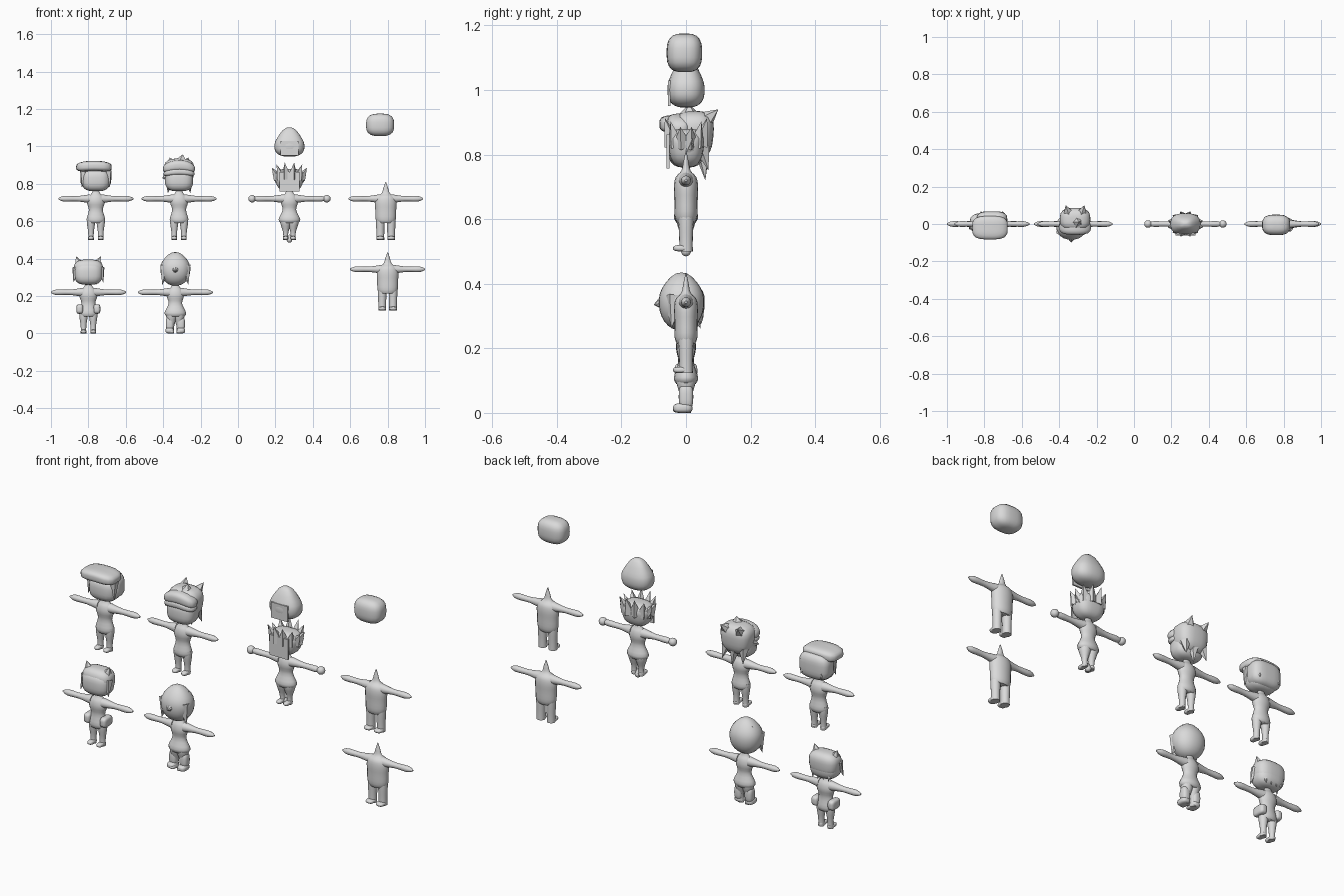
import bpy, bmesh, math
from mathutils import Vector

if "Cube" in bpy.data.objects:
    bpy.data.objects.remove(bpy.data.objects["Cube"])

GREY = (0.7, 0.7, 0.7, 1)
clay = bpy.data.materials.new("plain_grey")
clay.use_nodes = True
clay.diffuse_color = GREY
clay.node_tree.nodes["Principled BSDF"].inputs["Base Color"].default_value = GREY

SIDES = (("left", 1), ("right", -1))
ARM_HEIGHT = .22
figure = Vector()  # where the figure being built stands


def finish(name, bm, sharp_angle):
    """Turn a bmesh into a named part of the current figure."""
    bmesh.ops.recalc_face_normals(bm, faces=bm.faces)
    mesh = bpy.data.meshes.new(name)
    bm.to_mesh(mesh)
    bm.free()
    mesh.materials.append(clay)
    part = bpy.data.objects.new(name, mesh)
    bpy.context.collection.objects.link(part)
    part.location = figure
    bpy.ops.object.select_all(action="DESELECT")
    part.select_set(True)
    bpy.context.view_layer.objects.active = part
    bpy.ops.object.shade_smooth_by_angle(angle=math.radians(sharp_angle))


def blob(name, centre, size, power=3, taper=0, tip=0, droop=0):
    """Rounded block; taper widens the top, tip points it, droop bends the ends down."""
    bm = bmesh.new()
    bmesh.ops.create_uvsphere(bm, u_segments=24, v_segments=14, radius=1)
    for vert in bm.verts:
        point = vert.co / sum(abs(c) ** power for c in vert.co) ** (1 / power)
        widen = 1 + taper * point.z
        point.x *= widen
        point.y *= widen
        point.z += tip * max(point.z, 0) ** 6 - droop * point.x ** 2
        vert.co = Vector(centre) + point * Vector(size) / 2
    finish(name, bm, 60)


def smooth_between(previous, start, end, following, t):
    """Catmull-Rom blend from start to end."""
    tangent_in = (end - previous) / 2
    tangent_out = (following - start) / 2
    ease = t * t * (3 - 2 * t)
    return (start + (end - start) * ease + tangent_in * t * (1 - t) ** 2
            - tangent_out * t * t * (1 - t))


def loft(name, sections, offset, flatten=1, axis="z", steps=3):
    """Round sections (position, radius) joined smoothly along an axis."""
    points = [Vector(section) for section in sections]
    padded = [points[0]] + points + [points[-1]]
    curve = [smooth_between(*padded[i:i + 4], step / steps)
             for i in range(len(points) - 1) for step in range(steps)] + points[-1:]
    bm = bmesh.new()
    loops = []
    for position, radius in curve:
        loop = []
        for i in range(16):
            angle = math.tau * i / 16
            u, v = radius * math.cos(angle), radius * flatten * math.sin(angle)
            local = Vector((u, v, position) if axis == "z" else (position, v, u))
            loop.append(bm.verts.new(local + Vector(offset)))
        loops.append(loop)
    for lower, upper in zip(loops, loops[1:]):
        for i in range(len(lower)):
            bm.faces.new((lower[i - 1], lower[i], upper[i], upper[i - 1]))
    bm.faces.new(loops[0])
    bm.faces.new(loops[-1])
    finish(name, bm, 60)


def spike(name, base, tip, radius, sides=5):
    """Pointed lock of hair from base to tip."""
    base, tip = Vector(base), Vector(tip)
    bm = bmesh.new()
    bmesh.ops.create_cone(bm, cap_ends=True, segments=sides, radius1=radius,
                          radius2=0, depth=(tip - base).length)
    turn = (tip - base).to_track_quat("Z", "Y")
    for vert in bm.verts:
        vert.co = turn @ vert.co + (base + tip) / 2
    finish(name, bm, 30)


def plate(name, centre, size):
    bm = bmesh.new()
    bmesh.ops.create_cube(bm, size=1)
    for vert in bm.verts:
        vert.co = vert.co * Vector(size) + Vector(centre)
    finish(name, bm, 20)


def body(x, z, hip, waist, chest, stance, ankle, thigh):
    """Move to a new figure and build its torso, legs, feet and arms."""
    figure.xyz = x, 0, z
    crotch, neck = .09, .25
    loft("torso", [(crotch, hip * .8), (.11, hip), (.16, waist), (.2, chest),
                   (.23, chest * .85), (neck, .022), (.28, .012), (.31, .002)],
         (0, 0, 0), flatten=.65)
    for side, sign in SIDES:
        stand = sign * stance
        loft(side + "_leg", [(0, ankle), (.04, ankle), (crotch, thigh), (.12, thigh)],
             (stand, 0, 0))
        blob(side + "_foot", (stand, -.012, .01), (ankle * 2, .056, .02))
        loft(side + "_arm", [(sign * .03, .024), (sign * .1, .014), (sign * .17, .015),
                             (sign * .2, .004)], (0, 0, ARM_HEIGHT), axis="x")


slim = dict(hip=.05, waist=.037, chest=.048, stance=.026, ankle=.015, thigh=.022)
curvy = dict(hip=.058, waist=.036, chest=.046, stance=.02, ankle=.014, thigh=.029)
straight = dict(hip=.054, waist=.056, chest=.058, stance=.029, ankle=.021, thigh=.023)
HEAD_SIZE = (.15, .11, .12)

# Figure with a flat, forward-swept quiff
body(-.76, .5, **slim)
blob("head", (0, 0, .32), HEAD_SIZE)
blob("back_hair", (0, .02, .335), (.165, .095, .13), power=3.5)
blob("quiff", (-.01, -.02, .395), (.19, .125, .055), power=3.5, droop=.25)
for side, sign in SIDES:
    spike(side + "_side_lock", (sign * .065, -.02, .37), (sign * .075, -.03, .28), .022)
    spike(side + "_back_lock", (sign * .04, .03, .35), (sign * .06, .068, .29), .03)

# Figure with swept hair, banded fringe and tufts
body(-.315, .5, **slim)
blob("head", (0, 0, .32), HEAD_SIZE)
blob("swept_hair", (0, .025, .36), (.16, .12, .15), taper=.1)
blob("upper_fringe", (0, -.018, .397), (.17, .08, .06), droop=.6)
blob("lower_fringe", (0, -.018, .365), (.165, .08, .04), droop=.6)
spike("crown_tuft", (.01, .01, .4), (.02, .01, .457), .055)
spike("nape_tuft", (0, .05, .31), (.01, .06, .22), .025)
spike("temple_tuft", (-.065, 0, .34), (-.09, -.02, .33), .025)
for side, sign in SIDES:
    spike(side + "_back_tuft", (sign * .03, .04, .39), (sign * .05, .1, .44), .045)
    spike(side + "_nape_tuft", (sign * .05, .05, .32), (sign * .06, .07, .25), .025)

# Figure with a spiked crown of hair, ball hands and a floating hood
body(.275, .5, **curvy)
blob("small_drop", (0, 0, 0), (.03, .03, .03), power=2, tip=1)
blob("crown_bowl", (0, 0, .32), (.15, .11, .12), taper=.15)
spike_count = 12
for i in range(spike_count):
    angle = math.tau * (i + .5) / spike_count
    outward = Vector((math.cos(angle), math.sin(angle) * .7, 0))
    rise = .375 + .04 * abs(math.sin(angle))
    spike("crown_spike", outward * .06 + Vector((0, 0, .33)),
          outward * .097 + Vector((0, 0, rise)), .03, sides=4)
for side, sign in SIDES:
    blob(side + "_hand_ball", (sign * .2, 0, ARM_HEIGHT), (.04, .04, .04), power=2)
    spike(side + "_cheek_spike", (sign * .06, .01, .32), (sign * .09, .02, .35), .022)
plate("face_plate", (0, -.056, .31), (.105, .009, .105))
blob("hood", (0, 0, .5), (.16, .115, .11), power=2.6, tip=.85)
plate("hood_face", (0, -.052, .49), (.095, .009, .08))

# Two plain bodies and a loose head
body(.8, .123, **straight)
body(.79, .5, **straight)
blob("loose_head", (-.03, -.005, .615), HEAD_SIZE)

# Figure with ear-like tufts and hip pouches
body(-.8, 0, **slim)
blob("head", (0, 0, .32), HEAD_SIZE)
blob("short_hair", (0, .005, .335), (.155, .105, .12), taper=.05)
for side, sign in SIDES:
    spike(side + "_ear_tuft", (sign * .045, 0, .355), (sign * .066, 0, .413), .036)
    spike(side + "_cheek_lock", (sign * .065, -.01, .35), (sign * .08, -.03, .27), .022)
    blob(side + "_hip_pouch", (sign * .046, 0, .13), (.036, .07, .05), power=4)
for i in range(4):
    across = .03 * (i - 1.5)
    spike("nape_lock", (across, .03, .31), (across, .045, .26), .018)

# Figure with a large pointed bob and boots
body(-.335, 0, **curvy)
blob("pointed_bob", (0, -.014, .335), (.16, .14, .16), power=2.2, taper=.08, tip=.25)
spike("front_peak", (0, -.03, .35), (0, -.1, .335), .06, sides=8)
for side, sign in SIDES:
    spike(side + "_bob_lock", (sign * .05, -.035, .36), (sign * .07, -.045, .26), .035)
    spike(side + "_bob_corner", (sign * .035, 0, .36), (sign * .05, .005, .41), .04)
    blob(side + "_boot_shaft", (sign * .03, 0, .05), (.042, .045, .08))
    blob(side + "_boot_toe", (sign * .03, -.01, .015), (.045, .06, .03))
